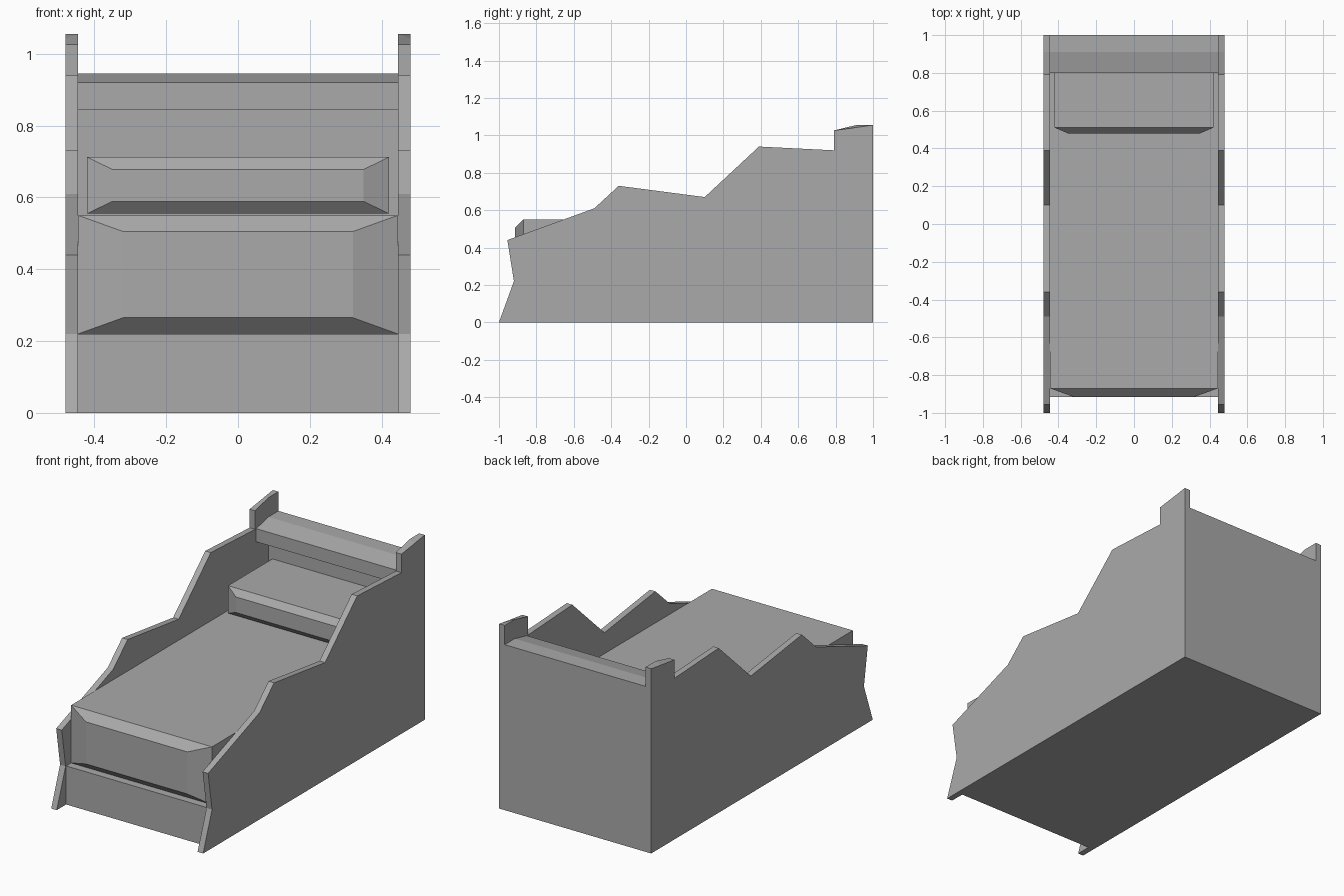
import bpy
import bmesh
from mathutils import Vector

default_cube = bpy.data.objects.get("Cube")
if default_cube:
    bpy.data.objects.remove(default_cube, do_unlink=True)

grey = bpy.data.materials.new("plain_grey")
grey.use_nodes = True
colour = (0.4, 0.4, 0.4, 1)
grey.diffuse_color = colour
grey.node_tree.nodes["Principled BSDF"].inputs["Base Color"].default_value = colour

INNER, OUTER = 0.445, 0.48   # inside and outside of the side panels
WALL = 0.91                  # front of the headboard's lower wall


def finish(name, bm):
    bmesh.ops.recalc_face_normals(bm, faces=bm.faces)
    mesh = bpy.data.meshes.new(name)
    bm.to_mesh(mesh)
    bm.free()
    mesh.materials.append(grey)
    obj = bpy.data.objects.new(name, mesh)
    bpy.context.collection.objects.link(obj)
    return obj


def loft(name, xa, profile_a, xb, profile_b):
    """Join two matching (y, z) outlines at two x positions into a solid."""
    bm = bmesh.new()
    a = [bm.verts.new((xa, y, z)) for y, z in profile_a]
    b = [bm.verts.new((xb, y, z)) for y, z in profile_b]
    bm.faces.new(a)
    bm.faces.new(b)
    for i in range(len(a)):
        j = (i + 1) % len(a)
        bm.faces.new((a[i], a[j], b[j], b[i]))
    return finish(name, bm)


def cushion(name, half_width, front, back, bottom, top, nose, nose_half, rim):
    """Box whose front face is pushed out into a smaller, bevelled face."""
    bm = bmesh.new()
    bmesh.ops.create_cube(bm, size=1)
    middle = (bottom + top) / 2
    size = Vector((2 * half_width, back - front, top - bottom))
    bmesh.ops.scale(bm, vec=size, verts=bm.verts)
    bmesh.ops.translate(bm, vec=(0, (front + back) / 2, middle), verts=bm.verts)
    face = min(bm.faces, key=lambda f: f.calc_center_median().y)
    cap = bmesh.ops.extrude_discrete_faces(bm, faces=[face])["faces"][0]
    for v in cap.verts:
        v.co.x *= nose_half / half_width
        v.co.y -= nose
        v.co.z += rim if v.co.z < middle else -rim
    return finish(name, bm)


# Stepped side panels; the post tops slope slightly outwards
foot_to_head = [(-1, 0), (-0.92, 0.22), (-0.955, 0.44), (-0.49, 0.61),
                (-0.36, 0.73), (0.1, 0.67), (0.39, 0.94), (0.79, 0.92),
                (0.79, 1.026)]
tail = [(1, 1.055), (1, 0)]
inner_outline = foot_to_head + [(WALL, 1.055)] + tail
outer_outline = foot_to_head + [(WALL, 1.042)] + tail
for side, sign in (("left", 1), ("right", -1)):
    loft(side + "_side_panel", sign * INNER, inner_outline,
         sign * OUTER, outer_outline)

# Base block with its front rail
base = [(-0.915, 0), (-0.915, 0.22), (WALL, 0.22), (WALL, 0)]
loft("bed_base", -INNER, base, INNER, base)

# Headboard with an overhanging, bevelled lip
headboard = [(1, 0), (1, 0.945), (WALL, 0.945), (0.8, 0.92),
             (0.8, 0.845), (WALL, 0.845), (WALL, 0)]
loft("headboard", -INNER, headboard, INNER, headboard)

# Mattress and pillow
cushion("mattress", INNER, -0.87, WALL, 0.22, 0.55, 0.045, 0.32, 0.045)
cushion("pillow", 0.42, 0.51, WALL, 0.555, 0.712, 0.03, 0.35, 0.034)
